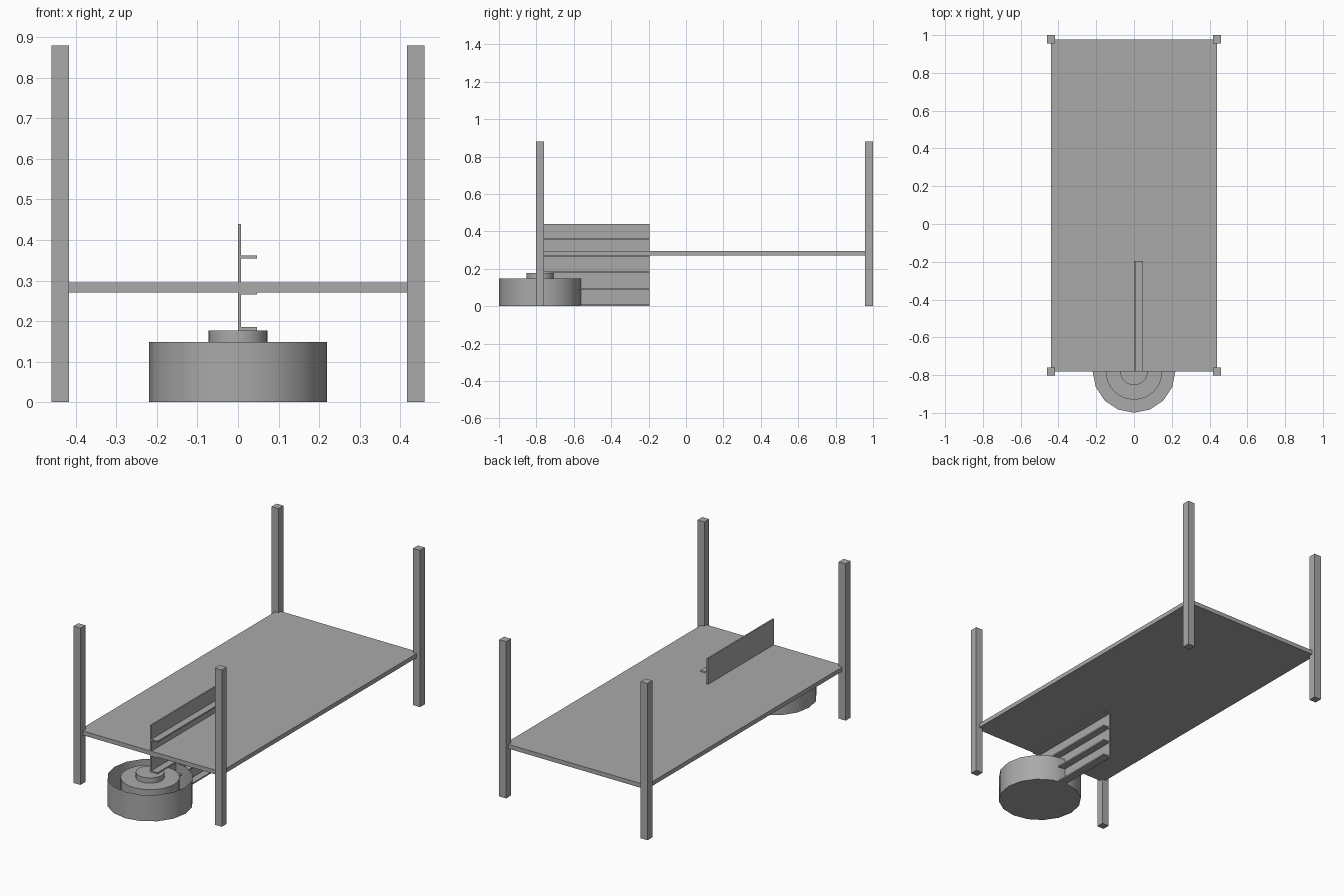
import bpy
import math

if "Cube" in bpy.data.objects:
    bpy.data.objects.remove(bpy.data.objects["Cube"], do_unlink=True)

# Single plain material
grey = bpy.data.materials.new("plain grey")
grey.use_nodes = True
COLOUR = (0.4, 0.4, 0.4, 1)
grey.diffuse_color = COLOUR
grey.node_tree.nodes["Principled BSDF"].inputs["Base Color"].default_value = COLOUR


def box(name, x, y, z):
    """Box from (min, max) ranges along each axis."""
    ranges = (x, y, z)
    bpy.ops.mesh.primitive_cube_add(size=1, location=[(a + b) / 2 for a, b in ranges])
    obj = bpy.context.object
    obj.scale = [b - a for a, b in ranges]
    bpy.ops.object.transform_apply(location=False, rotation=False, scale=True)
    obj.name = name
    obj.data.materials.append(grey)
    return obj


def lathe(name, profile, sides, centre):
    """Revolve (radius, height) points around a vertical axis, closing ends on it."""
    verts, faces = [], []
    for r, z in profile:
        for i in range(sides):
            a = math.tau * i / sides
            verts.append((r * math.cos(a), r * math.sin(a), z))
    for k in range(len(profile) - 1):
        for i in range(sides):
            j = (i + 1) % sides
            lo, hi = k * sides, (k + 1) * sides
            faces.append((lo + i, lo + j, hi + j, hi + i))
    return add_mesh(name, verts, faces, sides, centre)


def add_mesh(name, verts, faces, sides, centre):
    # The first ring is closed by a flat cap
    faces.append(tuple(reversed(range(sides))))
    mesh = bpy.data.meshes.new(name)
    mesh.from_pydata(verts, [], faces)
    mesh.materials.append(grey)
    obj = bpy.data.objects.new(name, mesh)
    obj.location = centre
    bpy.context.collection.objects.link(obj)
    bpy.ops.object.select_all(action="DESELECT")
    obj.select_set(True)
    bpy.context.view_layer.objects.active = obj
    bpy.ops.object.shade_smooth_by_angle(angle=math.radians(30))
    return obj


FRONT, BACK = -0.78, 0.978
HALF_WIDTH = 0.439
POST = 0.0215

# Corner posts
for side, x in (("left", HALF_WIDTH), ("right", -HALF_WIDTH)):
    for end, y in (("front", FRONT), ("back", BACK)):
        box(f"{end}_{side}_post", (x - POST, x + POST), (y - POST, y + POST), (0, 0.88))

# Platform between the posts
box("platform", (-HALF_WIDTH, HALF_WIDTH), (FRONT, BACK), (0.271, 0.295))

# Upright panel with evenly spaced ledges on its left side
PANEL_Y = (FRONT, -0.195)
box("upright_panel", (0, 0.008), PANEL_Y, (0, 0.44))
for i in range(5):
    z = 0.0885 * i
    box(f"ledge_{i + 1}", (0.008, 0.047), PANEL_Y, (z, z + 0.008))

# Open drum with a round step and hub inside
CENTRE = (0, FRONT, 0)
lathe("drum", [(0.219, 0), (0.219, 0.148)], 16, CENTRE)
for name, radius, low, top in (("drum_step", 0.15, 0.002, 0.147), ("drum_hub", 0.073, 0.1, 0.177)):
    bpy.ops.mesh.primitive_cylinder_add(
        vertices=32, radius=radius, depth=top - low, location=(0, FRONT, (low + top) / 2))
    part = bpy.context.object
    part.name = name
    part.data.materials.append(grey)
    bpy.ops.object.shade_smooth_by_angle(angle=math.radians(30))
